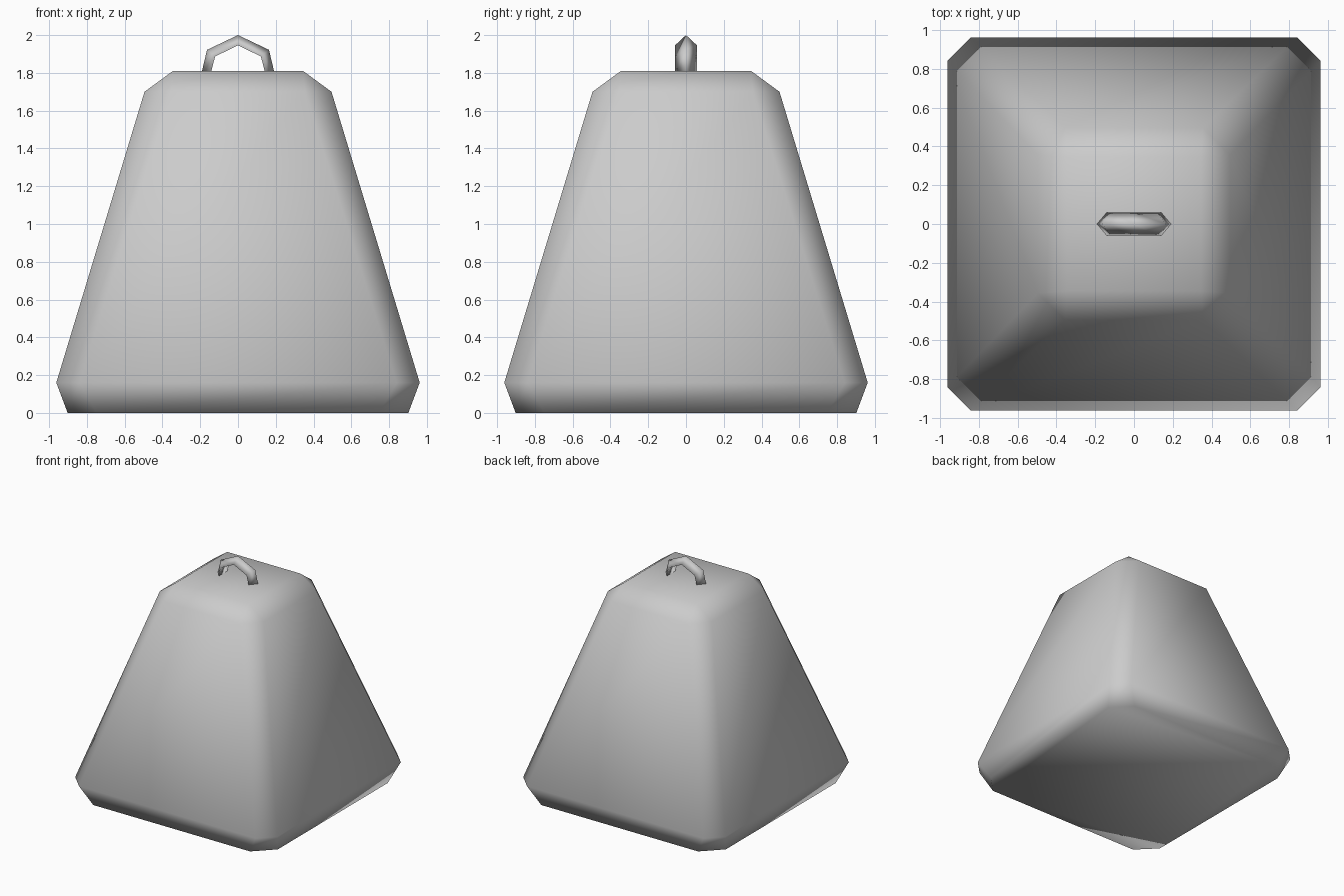
import bpy, math

if "Cube" in bpy.data.objects:
    bpy.data.objects.remove(bpy.data.objects["Cube"])


def loft(name, rings, caps=True):
    """Skin a list of equal-length closed rings, dropping doubled corners."""
    verts, index, faces = [], {}, []

    def vid(p):
        key = tuple(round(c, 5) for c in p)
        if key not in index:
            index[key] = len(verts)
            verts.append(key)
        return index[key]

    def add(points):
        ids = list(dict.fromkeys(vid(p) for p in points))
        if len(ids) > 2:
            faces.append(ids)

    n = len(rings[0])
    for a, b in zip(rings, rings[1:]):
        for i in range(n):
            j = (i + 1) % n
            add([a[i], a[j], b[j], b[i]])
    if caps:
        add(rings[0][::-1])
        add(rings[-1])
    mesh = bpy.data.meshes.new(name)
    mesh.from_pydata(verts, [], faces)
    mesh.validate()
    obj = bpy.data.objects.new(name, mesh)
    bpy.context.collection.objects.link(obj)
    mesh.shade_smooth()
    return obj


def cut_square(half, cut, z):
    """Square ring with chamfered corners, counter-clockwise."""
    ring = []
    for k in range(4):
        c, s = round(math.cos(k * math.pi / 2)), round(math.sin(k * math.pi / 2))
        for x, y in ((half, half - cut), (half - cut, half)):
            ring.append((c * x - s * y, s * x + c * y, z))
    return ring


# Tapered weight body with chamfered edges
loft("body", [cut_square(0.902, 0.155, 0.0), cut_square(0.962, 0.122, 0.16),
              cut_square(0.495, 0.14, 1.70), cut_square(0.345, 0.0, 1.81)])

# Faceted carrying loop: triangular section, ridge facing outwards
path = [(-0.193, -0.144, 1.80, 1.80), (-0.164, -0.121, 1.922, 1.887),
        (0, 0, 2.0, 1.946),
        (0.164, 0.121, 1.922, 1.887), (0.193, 0.144, 1.80, 1.80)]
loft("handle", [[(xo, 0, zo), (xi, -0.058, zi), (xi, 0.058, zi)]
                for xo, xi, zo, zi in path])

# Make all normals face outwards
import bmesh
for obj in bpy.context.collection.objects:
    bm = bmesh.new()
    bm.from_mesh(obj.data)
    bmesh.ops.recalc_face_normals(bm, faces=bm.faces)
    bm.to_mesh(obj.data)
    bm.free()
